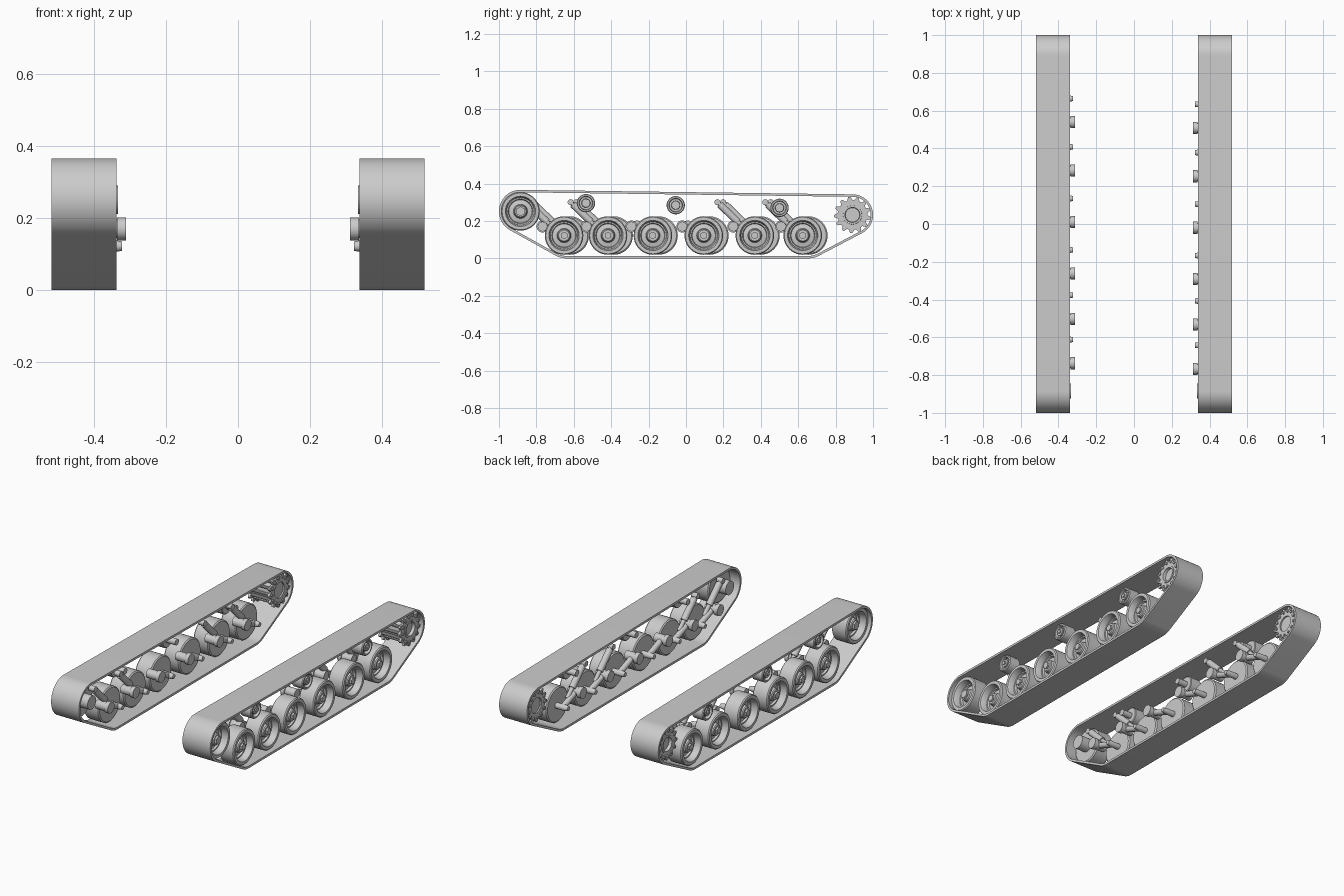
import bpy, bmesh, math
from mathutils import Vector

cube = bpy.data.objects.get("Cube")
if cube:
    bpy.data.objects.remove(cube, do_unlink=True)

grey = bpy.data.materials.new("plain_grey")
grey.use_nodes = True
grey.diffuse_color = (0.6, 0.6, 0.6, 1)
grey.node_tree.nodes["Principled BSDF"].inputs["Base Color"].default_value = (0.6, 0.6, 0.6, 1)


def finish(name, bm, smooth=True):
    bmesh.ops.remove_doubles(bm, verts=bm.verts, dist=1e-5)
    bmesh.ops.recalc_face_normals(bm, faces=bm.faces)
    mesh = bpy.data.meshes.new(name)
    bm.to_mesh(mesh)
    bm.free()
    mesh.materials.append(grey)
    obj = bpy.data.objects.new(name, mesh)
    bpy.context.collection.objects.link(obj)
    if smooth:
        bpy.ops.object.select_all(action="DESELECT")
        obj.select_set(True)
        bpy.context.view_layer.objects.active = obj
        bpy.ops.object.shade_smooth_by_angle(angle=math.radians(35))
    return obj


def lathe(name, side, y, z, profile, segments=40):
    """Revolve (x, radius) points around a sideways axle."""
    bm = bmesh.new()
    verts = [bm.verts.new((side * x, y, z + r)) for x, r in profile]
    edges = [bm.edges.new(pair) for pair in zip(verts, verts[1:])]
    bmesh.ops.spin(bm, geom=verts + edges, cent=(0, y, z), axis=(1, 0, 0),
                   angle=math.tau, steps=segments, use_duplicate=False)
    return finish(name, bm, segments > 8)


def rod(name, start, end, radius):
    start, end = Vector(start), Vector(end)
    bm = bmesh.new()
    bmesh.ops.create_cone(bm, cap_ends=True, segments=20, radius1=radius,
                          radius2=radius, depth=(end - start).length)
    obj = finish(name, bm)
    obj.location = (start + end) / 2
    obj.rotation_euler = (end - start).to_track_quat("Z", "Y").to_euler()


def ring_strip(name, side, outer, inner, x0, x1):
    """Closed band between two matching (y, z) outlines."""
    bm = bmesh.new()
    loops = [[bm.verts.new((side * x, y, z)) for y, z in line]
             for line, x in ((outer, x0), (outer, x1), (inner, x1), (inner, x0))]
    n = len(outer)
    for a, b in zip(loops, loops[1:] + loops[:1]):
        for i in range(n):
            j = (i + 1) % n
            bm.faces.new((a[i], a[j], b[j], b[i]))
    return finish(name, bm)


# Belt path: outer envelope of four guiding circles (y, z, radius)
GUIDES = [(-0.885, 0.251, 0.115), (0.89, 0.232, 0.11),
          (-0.64, 0.12, 0.12), (0.655, 0.12, 0.12)]


def belt_outline(inset):
    points = []
    for i in range(128):
        a = math.tau * (i + 0.5) / 128
        c, s = math.cos(a), math.sin(a)
        y, z, r = max(GUIDES, key=lambda g: g[0] * c + g[1] * s + g[2])
        points.append((y + (r - inset) * c, z + (r - inset) * s))
    return points


def toothed_outline(y, z, root, tip, teeth=13):
    points = []
    for i in range(teeth):
        for part, r in ((0, root), (0.25, root), (0.5, tip), (0.75, tip)):
            a = math.tau * (i + part) / teeth
            points.append((y + r * math.cos(a), z + r * math.sin(a)))
    return points


def circle_like(points, y, z, r):
    return [(y + r * (Vector((p[0] - y, p[1] - z)).normalized()).x,
             z + r * (Vector((p[0] - y, p[1] - z)).normalized()).y) for p in points]


WHEEL = [(0.40, 0), (0.40, 0.096), (0.406, 0.103), (0.494, 0.103), (0.5, 0.098),
         (0.5, 0.081), (0.495, 0.078), (0.462, 0.073), (0.462, 0.066), (0.45, 0.062),
         (0.455, 0.038), (0.478, 0.034), (0.483, 0.029), (0.483, 0)]
ROLLER = [(0.42, 0), (0.42, 0.045), (0.424, 0.049), (0.49, 0.049), (0.495, 0.045),
          (0.495, 0.037), (0.475, 0.034), (0.475, 0.024), (0.492, 0.022), (0.492, 0)]
WHEEL_YS = [-0.652, -0.417, -0.177, 0.095, 0.368, 0.624]
WHEEL_Z = 0.122


def cylinder(name, side, y, z, x0, x1, r, segments=24):
    lathe(name, side, y, z, [(x0, 0), (x0, r), (x1, r), (x1, 0)], segments)


for side, label, shift in ((1, "left", 0.0), (-1, "right", 0.03)):
    # Track belt
    ring_strip(label + "_track_belt", side, belt_outline(0), belt_outline(0.013), 0.338, 0.519)

    # Road wheels with swing arms
    for n, wy in enumerate(WHEEL_YS):
        y = wy + shift
        tag = f"{label}_{n + 1}"
        lathe("road_wheel_" + tag, side, y, WHEEL_Z, WHEEL)
        cylinder("wheel_bolt_" + tag, side, y, WHEEL_Z, 0.48, 0.494, 0.02, 6)
        lathe("wheel_axle_" + tag, side, y + 0.01, WHEEL_Z,
              [(0.322, 0), (0.322, 0.013), (0.345, 0.017), (0.41, 0.017), (0.41, 0)], 24)
        py, pz = y - 0.115, 0.17
        lathe("arm_pivot_" + tag, side, py, pz,
              [(0.312, 0), (0.312, 0.032), (0.336, 0.032), (0.336, 0.026),
               (0.40, 0.026), (0.40, 0)], 24)
        rod("swing_arm_" + tag, (side * 0.36, py, pz),
            (side * 0.36, y + 0.01, WHEEL_Z), 0.017)
        # Dampers on the two end pairs
        if n in (0, 1, 4, 5):
            low = Vector((side * 0.37, y - 0.045, 0.15))
            high = Vector((side * 0.37, y - 0.2, 0.3))
            rod("damper_rod_" + tag, low, high, 0.012)
            rod("damper_tube_" + tag, low.lerp(high, 0.3), low.lerp(high, 0.92), 0.019)
            cylinder("damper_eye_" + tag, side, high.y, high.z, 0.352, 0.388, 0.016)

    # Front idler
    iy, iz, _ = GUIDES[0]
    lathe(label + "_idler_wheel", side, iy, iz, WHEEL)
    cylinder(label + "_idler_bolt", side, iy, iz, 0.48, 0.494, 0.026, 6)
    cylinder(label + "_idler_axle", side, iy, iz, 0.334, 0.41, 0.04)

    # Rear drive sprocket
    sy, sz, _ = GUIDES[1]
    teeth = toothed_outline(sy, sz, 0.08, 0.098)
    bore = circle_like(teeth, sy, sz, 0.045)
    for place, x in (("inner", 0.352), ("outer", 0.485)):
        ring_strip(f"{label}_sprocket_{place}_plate", side, teeth, bore, x, x + 0.014)
    lathe(label + "_sprocket_drum", side, sy, sz,
          [(0.36, 0), (0.36, 0.066), (0.49, 0.066), (0.49, 0.052), (0.503, 0.05),
           (0.503, 0.04), (0.485, 0.038), (0.485, 0)])
    for i in range(13):
        a = math.tau * (i + 0.6) / 13
        cylinder(f"{label}_sprocket_bolt_{i + 1}", side, sy + 0.074 * math.cos(a),
                 sz + 0.074 * math.sin(a), 0.345, 0.505, 0.008, 10)

    # Return rollers
    for n, (y, z) in enumerate(((-0.535, 0.295), (-0.055, 0.284), (0.5, 0.27))):
        tag = f"{label}_{n + 1}"
        lathe("return_roller_" + tag, side, y, z, ROLLER, 32)
        cylinder("roller_axle_" + tag, side, y, z, 0.36, 0.43, 0.018)
        cylinder("roller_bolt_" + tag, side, y, z, 0.49, 0.5, 0.012, 6)
